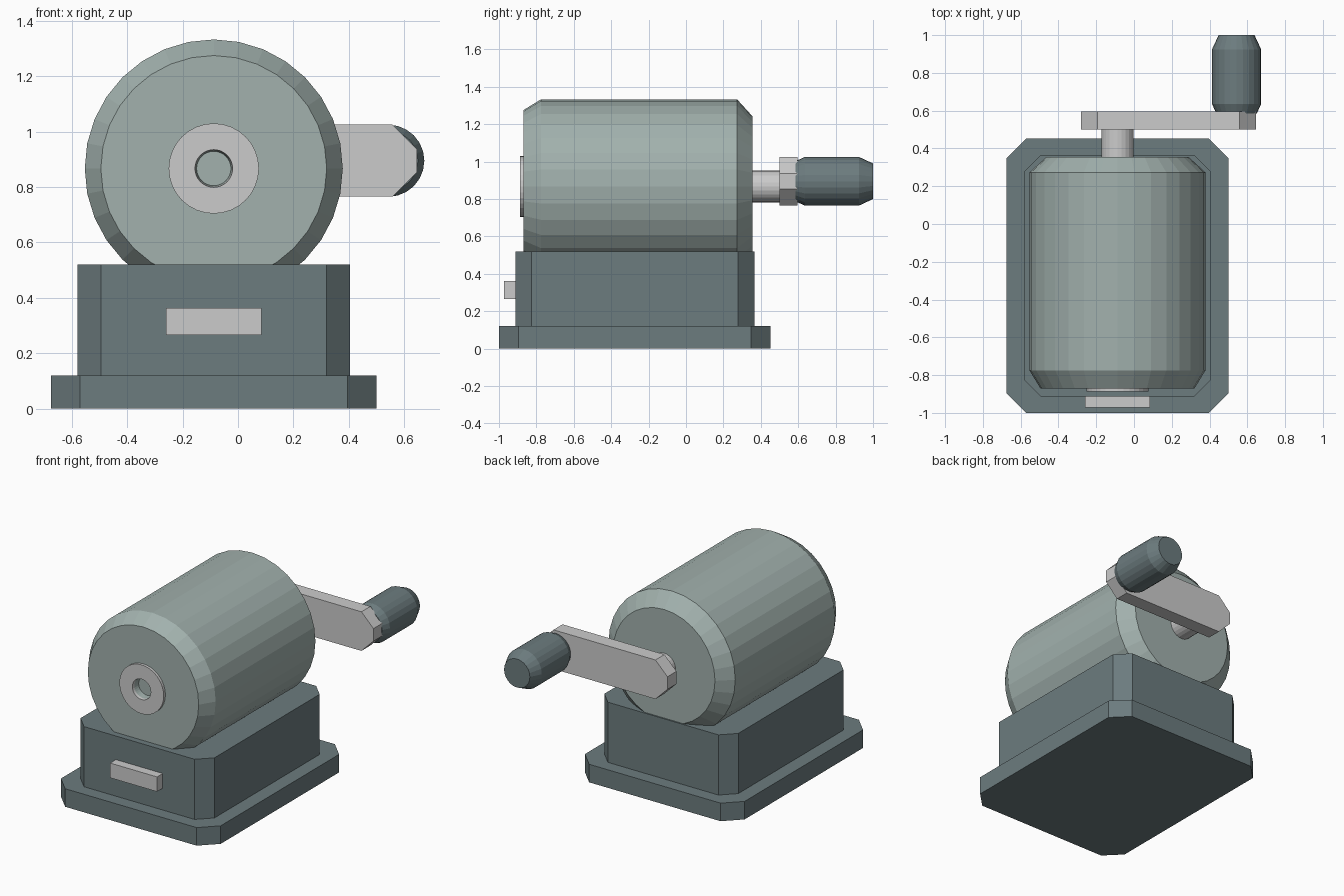
import bpy, bmesh
from math import sin, cos, tau

if "Cube" in bpy.data.objects:
    bpy.data.objects.remove(bpy.data.objects["Cube"])

CX, AXIS_Z = -0.0875, 0.867


def material(name, rgb):
    m = bpy.data.materials.new(name)
    m.diffuse_color = (*rgb, 1)
    m.use_nodes = True
    m.node_tree.nodes["Principled BSDF"].inputs["Base Color"].default_value = m.diffuse_color
    return m


DARK = material("dark_slate", (0.15, 0.20, 0.21))
BODY = material("grey_green", (0.36, 0.44, 0.42))
LIGHT = material("light_grey", (0.55, 0.58, 0.57))


def finish(name, bm, mat):
    bmesh.ops.recalc_face_normals(bm, faces=bm.faces)
    mesh = bpy.data.meshes.new(name)
    bm.to_mesh(mesh)
    bm.free()
    mesh.materials.append(mat)
    ob = bpy.data.objects.new(name, mesh)
    bpy.context.collection.objects.link(ob)
    return ob


def block(name, lo, hi, mat, cut=0, axis=2):
    """Box whose four edges parallel to axis are chamfered by cut."""
    u, v = [a for a in range(3) if a != axis]
    if cut:
        outline = [(lo[u] + cut, lo[v]), (hi[u] - cut, lo[v]),
                   (hi[u], lo[v] + cut), (hi[u], hi[v] - cut),
                   (hi[u] - cut, hi[v]), (lo[u] + cut, hi[v]),
                   (lo[u], hi[v] - cut), (lo[u], lo[v] + cut)]
    else:
        outline = [(lo[u], lo[v]), (hi[u], lo[v]), (hi[u], hi[v]), (lo[u], hi[v])]
    bm = bmesh.new()
    rings = []
    for w in (lo[axis], hi[axis]):
        ring = []
        for a, b in outline:
            p = [0, 0, 0]
            p[u], p[v], p[axis] = a, b, w
            ring.append(bm.verts.new(p))
        rings.append(ring)
        bm.faces.new(ring)
    n = len(outline)
    for i in range(n):
        j = (i + 1) % n
        bm.faces.new((rings[0][i], rings[0][j], rings[1][j], rings[1][i]))
    return finish(name, bm, mat)


def lathe(name, profile, mat, x=CX, z=AXIS_Z, sides=32, closed=False):
    """Spin (radius, y) points around an axis parallel to y."""
    bm = bmesh.new()
    rings = [[bm.verts.new((x + r * cos(tau * i / sides), y, z + r * sin(tau * i / sides)))
              for i in range(sides)] for r, y in profile]
    pairs = list(zip(rings, rings[1:]))
    if closed:
        pairs.append((rings[-1], rings[0]))
    else:
        bm.faces.new(rings[0])
        bm.faces.new(rings[-1])
    for a, b in pairs:
        for i in range(sides):
            j = (i + 1) % sides
            bm.faces.new((a[i], a[j], b[j], b[i]))
    return finish(name, bm, mat)


# Stepped base with chamfered corners
block("base_plate", (-0.675, -1.0, 0), (0.50, 0.452, 0.12), DARK, 0.104)
block("base_box", (-0.58, -0.912, 0.12), (0.405, 0.365, 0.52), DARK, 0.086)

# Small raised plate on the front
block("front_plate", (-0.26, -0.972, 0.265), (0.085, -0.912, 0.363), LIGHT)

# Drum with bevelled ends and a shallow recess in front
lathe("drum", [(0.062, -0.83), (0.066, -0.87), (0.408, -0.87), (0.466, -0.775),
               (0.466, 0.273), (0.375, 0.356)], BODY)

# Flat ring around the recess
lathe("front_ring", [(0.066, -0.87), (0.068, -0.888), (0.163, -0.888), (0.163, -0.87)],
      LIGHT, closed=True)

# Crank: shaft, chamfered arm and grip
lathe("crank_shaft", [(0.085, 0.35), (0.085, 0.505)], LIGHT, sides=24)
block("crank_arm", (-0.28, 0.50, 0.765), (0.646, 0.595, 1.025), LIGHT, 0.088, axis=1)
lathe("crank_grip", [(0.107, 0.585), (0.13, 0.635), (0.13, 0.925), (0.095, 1.0)],
      DARK, x=0.543, z=0.895, sides=24)
